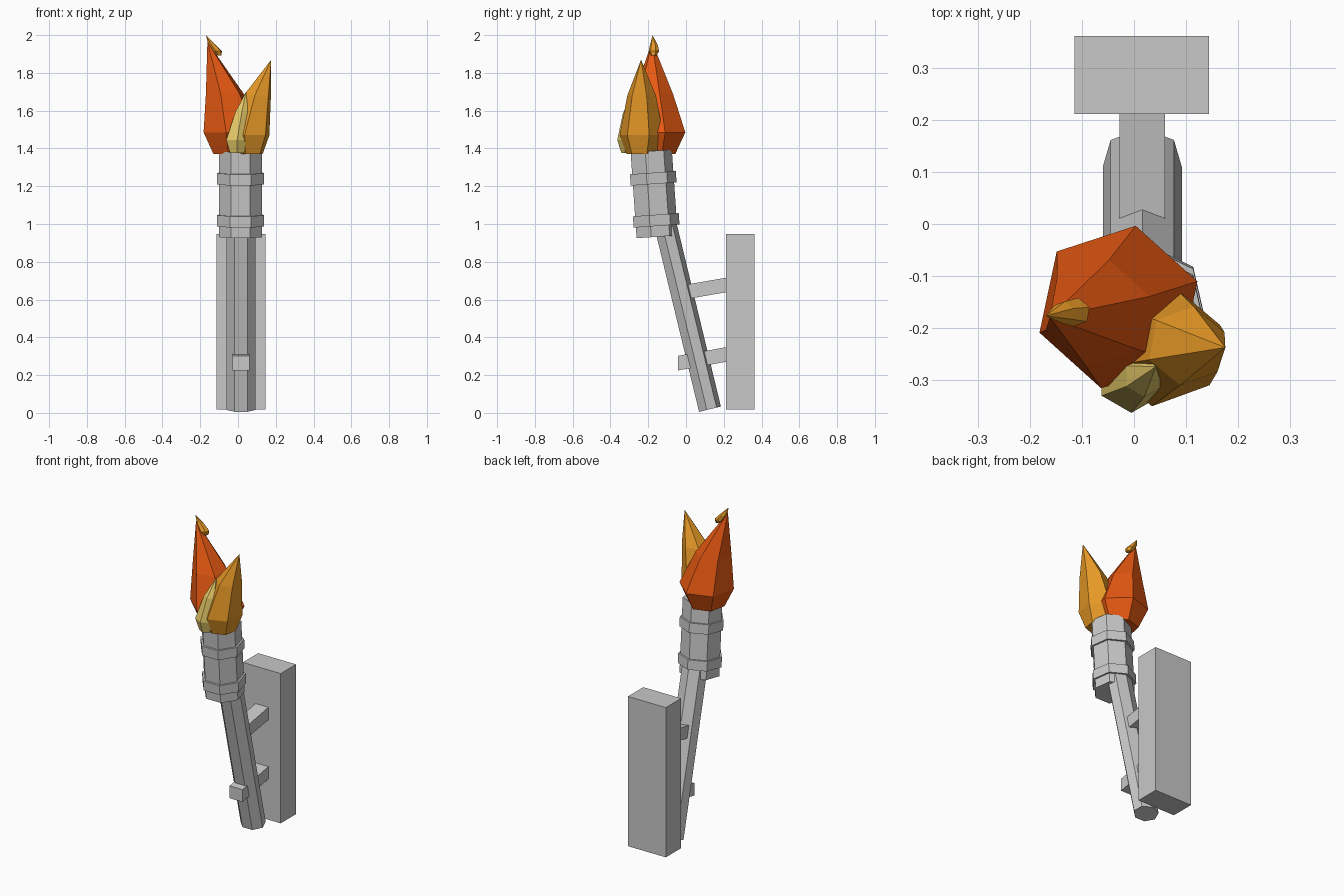
import bpy, bmesh
from math import sin, cos, pi, radians
from mathutils import Vector, Matrix

cube = bpy.data.objects.get("Cube")
if cube:
    bpy.data.objects.remove(cube, do_unlink=True)


def material(name, rgb):
    mat = bpy.data.materials.new(name)
    mat.use_nodes = True
    mat.diffuse_color = (*rgb, 1)
    mat.node_tree.nodes["Principled BSDF"].inputs["Base Color"].default_value = (*rgb, 1)
    return mat


GREY = material("grey metal", (0.58, 0.58, 0.58))
RED = material("red orange flame", (0.8, 0.1, 0.006))
ORANGE = material("orange flame", (0.8, 0.32, 0.02))
YELLOW = material("pale yellow flame", (0.8, 0.6, 0.14))


def finish(name, bm, mat):
    bmesh.ops.recalc_face_normals(bm, faces=bm.faces)
    mesh = bpy.data.meshes.new(name)
    bm.to_mesh(mesh)
    bm.free()
    mesh.materials.append(mat)
    obj = bpy.data.objects.new(name, mesh)
    bpy.context.collection.objects.link(obj)
    return obj


def loft(name, rings, mat, tip=None):
    """Skin a list of point rings; close the top with a cap or a tip."""
    bm = bmesh.new()
    loops = [[bm.verts.new(p) for p in ring] for ring in rings]
    n = len(loops[0])
    for low, high in zip(loops, loops[1:]):
        for i in range(n):
            j = (i + 1) % n
            bm.faces.new((low[i], low[j], high[j], high[i]))
    bm.faces.new(loops[0])
    if tip:
        point = bm.verts.new(tip)
        for i in range(n):
            bm.faces.new((loops[-1][i], loops[-1][(i + 1) % n], point))
    else:
        bm.faces.new(loops[-1])
    return finish(name, bm, mat)


def ring(centre, rx, ry, sides, start, turn=Matrix.Identity(3)):
    angles = [radians(start) + 2 * pi * i / sides for i in range(sides)]
    return [Vector(centre) + turn @ Vector((rx * cos(a), ry * sin(a), 0)) for a in angles]


def leaning_prism(name, base, lean, low, high, rx, ry):
    """Seven-sided prism with a ridge at the back, leaning forward."""
    turn = Matrix.Rotation(radians(lean), 3, 'X')
    axis = turn @ Vector((0, 0, 1))
    rings = [ring(Vector(base) + axis * t, rx, ry, 7, 90, turn) for t in (low, high)]
    return loft(name, rings, GREY)


def sheared_bar(name, x0, x1, front, back, height):
    """Bar between two (y, z) lower edges with upright ends."""
    rings = []
    for y, z in (front, back):
        rings.append([(x0, y, z), (x1, y, z), (x1, y, z + height), (x0, y, z + height)])
    return loft(name, rings, GREY)


# Wall plate and its two struts
sheared_bar("wall_plate", -0.115, 0.145, (0.212, 0.018), (0.362, 0.018), 0.93)
sheared_bar("upper_strut", -0.028, 0.06, (-0.01, 0.6), (0.22, 0.64), 0.077)
sheared_bar("lower_strut", -0.028, 0.06, (-0.042, 0.225), (0.22, 0.272), 0.077)

# Handle, torch head and bands
leaning_prism("handle", (0.016, 0.124, 0.019), 13.6, 0, 1.17, 0.078, 0.0625)
HEAD = (0.014, -0.158, 0.932)
leaning_prism("torch_head", HEAD, 4, 0, 0.455, 0.117, 0.115)
for label, height in (("lower", 0.057), ("upper", 0.28)):
    leaning_prism(label + "_band", HEAD, 4, height, height + 0.06, 0.128, 0.128)


def flame(name, mat, start, sections, tip):
    rings = [ring((x, y, z), r, r, 6, start) for x, y, z, r in sections]
    return loft(name, rings, mat, tip)


# Flames: base, widest and upper sections, then the tip
flame("large_flame", RED, 18, [(-0.03, -0.16, 1.37, 0.105), (-0.03, -0.16, 1.485, 0.16),
      (-0.07, -0.172, 1.69, 0.105)], (-0.162, -0.18, 1.965))
flame("side_flame", ORANGE, 20, [(0.055, -0.235, 1.37, 0.08), (0.055, -0.235, 1.47, 0.118),
      (0.102, -0.235, 1.68, 0.077)], (0.176, -0.238, 1.87))
flame("front_flame", YELLOW, 30, [(-0.005, -0.3, 1.375, 0.042), (-0.005, -0.298, 1.445, 0.066),
      (0.02, -0.293, 1.59, 0.04)], (0.042, -0.275, 1.7))
flame("tip_flame", ORANGE, 20, [(-0.102, -0.17, 1.893, 0.016), (-0.112, -0.17, 1.915, 0.028),
      (-0.137, -0.17, 1.948, 0.021)], (-0.17, -0.177, 2.0))
